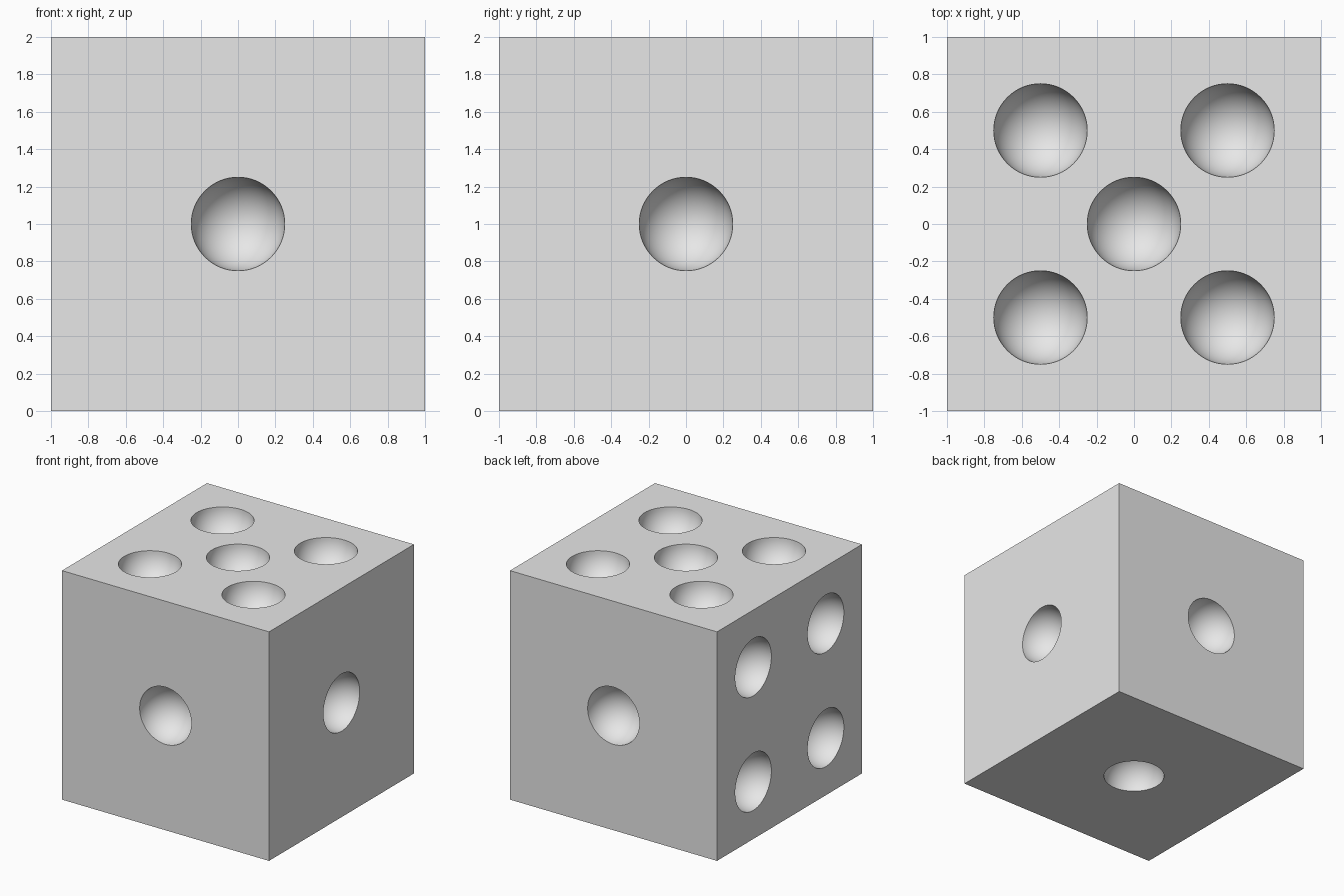
import bpy
import bmesh
from mathutils import Vector, Matrix

default_cube = bpy.data.objects.get("Cube")
if default_cube:
    bpy.data.objects.remove(default_cube, do_unlink=True)

PIP_RADIUS = 0.25
PIP_OFFSET = 0.5
CENTRE = Vector((0, 0, 1))

grey = bpy.data.materials.new("light_grey")
grey.use_nodes = True
grey.diffuse_color = (0.8, 0.8, 0.8, 1)
grey.node_tree.nodes["Principled BSDF"].inputs["Base Color"].default_value = grey.diffuse_color


def finish(name, bm):
    mesh = bpy.data.meshes.new(name)
    bm.to_mesh(mesh)
    bm.free()
    mesh.materials.append(grey)
    obj = bpy.data.objects.new(name, mesh)
    bpy.context.collection.objects.link(obj)
    return obj


# Pip layouts in each face's own plane
one = [(0, 0)]
four = [(u, v) for u in (-PIP_OFFSET, PIP_OFFSET) for v in (-PIP_OFFSET, PIP_OFFSET)]
faces = [
    ((0, -1, 0), one),         # front
    ((0, 1, 0), one),          # back
    ((1, 0, 0), one),
    ((-1, 0, 0), four),
    ((0, 0, 1), four + one),   # top
    ((0, 0, -1), one),         # bottom
]

# Cube body
bm = bmesh.new()
bmesh.ops.create_cube(bm, size=2, matrix=Matrix.Translation(CENTRE))
die = finish("die_body", bm)

# Spheres that hollow out the pips, each with its pole along the face normal
bm = bmesh.new()
for normal, layout in faces:
    turn = Vector(normal).to_track_quat("Z", "Y").to_matrix().to_4x4()
    for u, v in layout:
        place = Matrix.Translation(CENTRE) @ turn @ Matrix.Translation((u, v, 1))
        bmesh.ops.create_uvsphere(bm, u_segments=64, v_segments=32,
                                  radius=PIP_RADIUS, matrix=place)
cutter = finish("pip_cutter", bm)
cutter.hide_render = True

# Carve the pips, then discard the cutter
carve = die.modifiers.new("carve_pips", "BOOLEAN")
carve.operation = "DIFFERENCE"
carve.solver = "EXACT"
carve.object = cutter
bpy.ops.object.select_all(action="DESELECT")
die.select_set(True)
bpy.context.view_layer.objects.active = die
bpy.ops.object.modifier_apply(modifier=carve.name)
bpy.data.objects.remove(cutter, do_unlink=True)

# Smooth bowls with crisp rims and cube edges
bpy.ops.object.shade_smooth_by_angle(angle=0.6)
